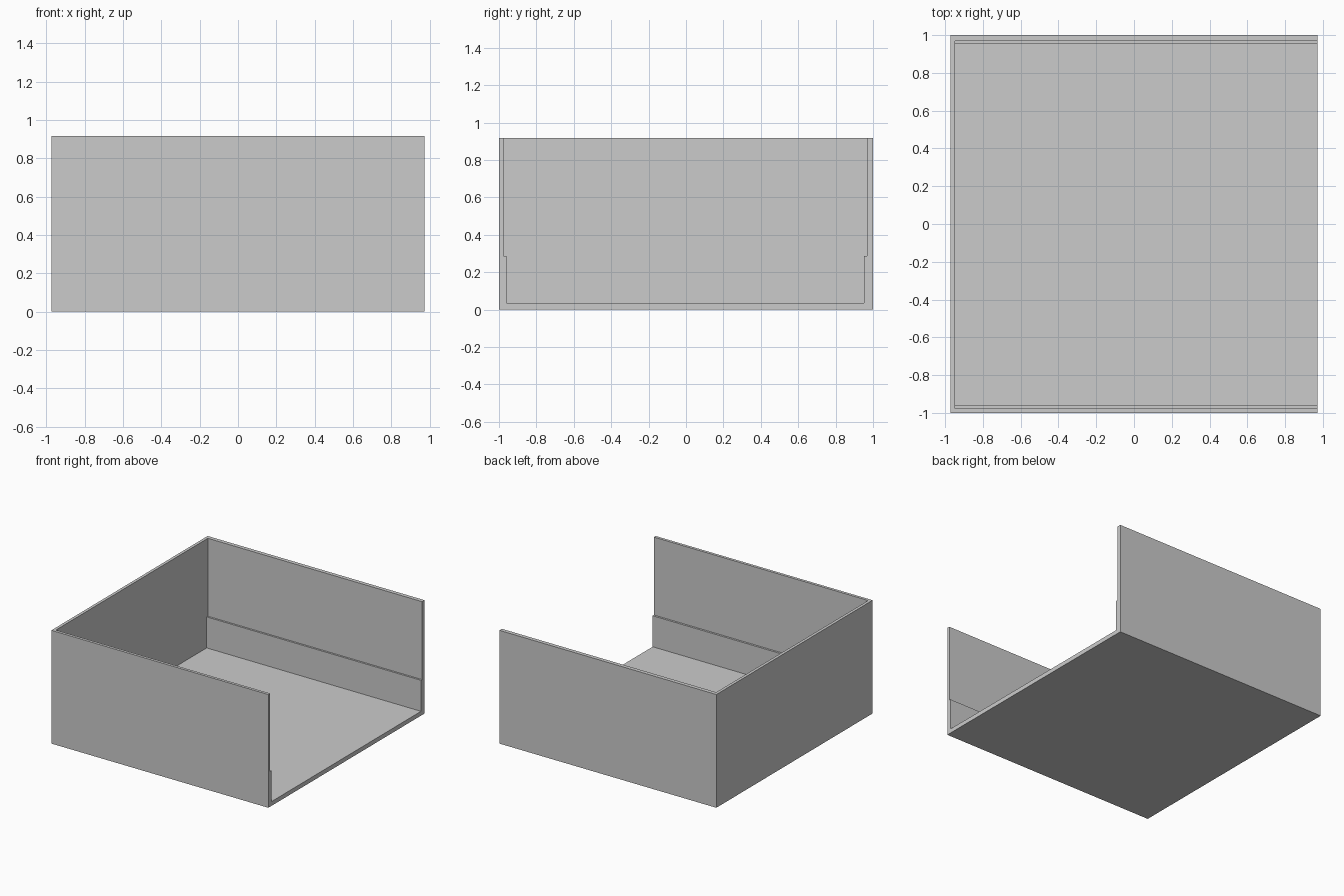
import bpy, bmesh

if "Cube" in bpy.data.objects:
    bpy.data.objects.remove(bpy.data.objects["Cube"])

HALF_X, HALF_Y, HEIGHT = 0.972, 1.0, 0.917
FLOOR, END_WALL, LEDGE_Z = 0.035, 0.024, 0.286


def extrude_profile(name, profile, x0, x1):
    """Solid made by sweeping a (y, z) profile along x."""
    bm = bmesh.new()
    face = bm.faces.new([bm.verts.new((x0, y, z)) for y, z in profile])
    swept = bmesh.ops.extrude_face_region(bm, geom=[face])["geom"]
    verts = [v for v in swept if isinstance(v, bmesh.types.BMVert)]
    bmesh.ops.translate(bm, verts=verts, vec=(x1 - x0, 0, 0))
    bmesh.ops.recalc_face_normals(bm, faces=bm.faces)
    mesh = bpy.data.meshes.new(name)
    bm.to_mesh(mesh)
    bm.free()
    obj = bpy.data.objects.new(name, mesh)
    bpy.context.collection.objects.link(obj)
    return obj


# Outer block of the open tray
tray = extrude_profile("open_tray", [
    (-HALF_Y, 0), (HALF_Y, 0), (HALF_Y, HEIGHT), (-HALF_Y, HEIGHT)],
    -HALF_X, HALF_X)

# Cavity: narrower below the side ledges, open at the top and at +x
top = HEIGHT + 0.2
cavity = extrude_profile("cavity_cutter", [
    (-0.961, FLOOR), (0.953, FLOOR), (0.953, LEDGE_Z), (0.968, LEDGE_Z),
    (0.968, top), (-0.977, top), (-0.977, LEDGE_Z), (-0.961, LEDGE_Z)],
    -HALF_X + END_WALL, HALF_X + 0.2)
cavity.hide_render = True

# Hollow out the block, then discard the cutter
cut = tray.modifiers.new("hollow", "BOOLEAN")
cut.operation = "DIFFERENCE"
cut.solver = "EXACT"
cut.object = cavity
bpy.context.view_layer.objects.active = tray
bpy.ops.object.modifier_apply(modifier=cut.name)
bpy.data.objects.remove(cavity)
